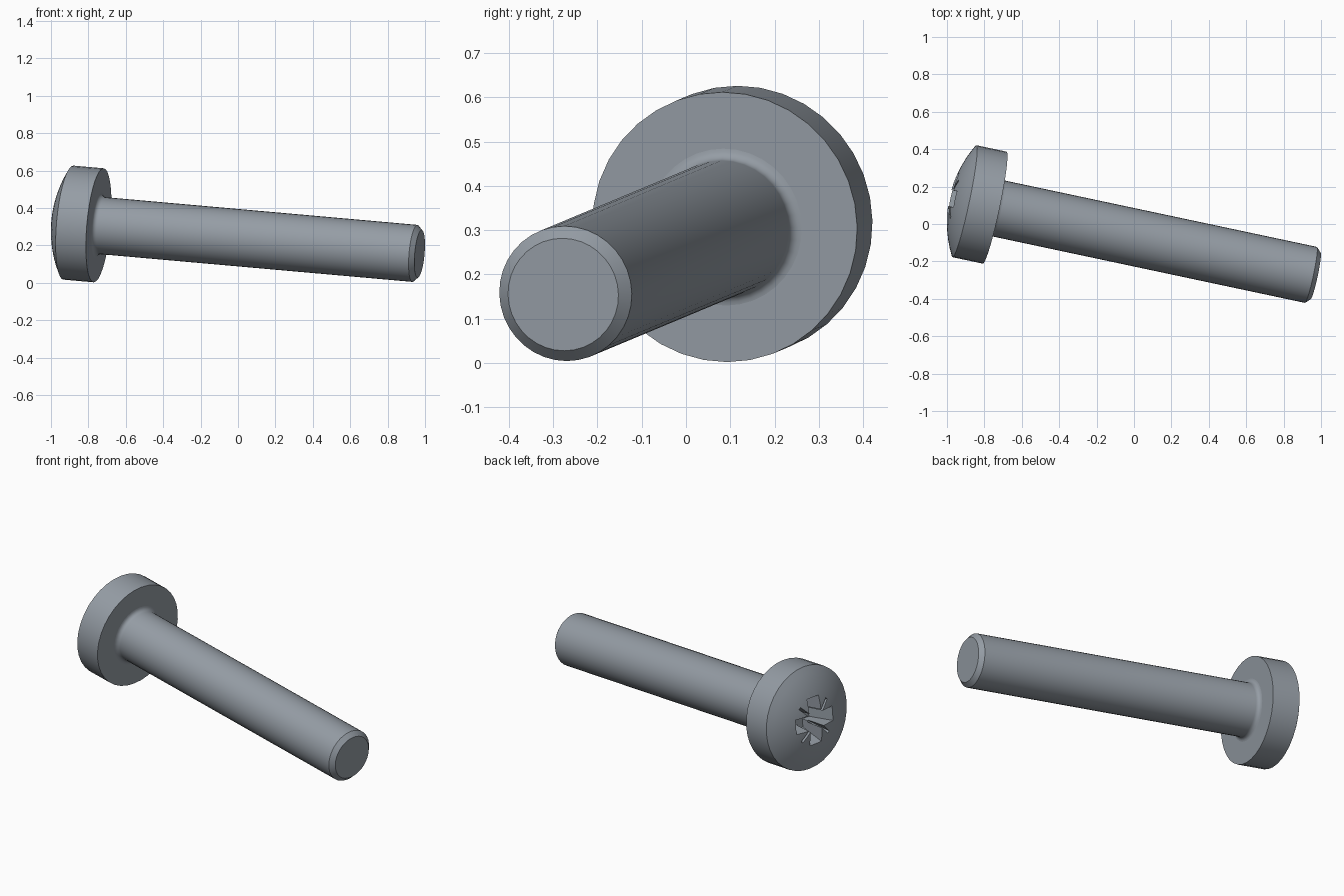
import bpy
import bmesh
from math import asin, sin, cos, pi, radians
from mathutils import Matrix, Vector

if "Cube" in bpy.data.objects:
    bpy.data.objects.remove(bpy.data.objects["Cube"])

# Placement: local z runs from the underside of the head to the tip
AXIS = Vector((0.9745, -0.2072, -0.0865)).normalized()
PLACE = Matrix.Translation((-0.745, 0.0875, 0.307)) @ AXIS.to_track_quat('Z', 'Y').to_matrix().to_4x4()

HEAD_R, SHANK_R = 0.306, 0.153
HEAD_H, DOME_H = 0.166, 0.08
LENGTH, CHAMFER, FILLET = 1.761, 0.0255, 0.025

steel = bpy.data.materials.new("blue grey steel")
steel.use_nodes = True
colour = (0.30, 0.335, 0.375, 1)
steel.diffuse_color = colour
steel.node_tree.nodes["Principled BSDF"].inputs["Base Color"].default_value = colour


def make_object(name, bm):
    bmesh.ops.recalc_face_normals(bm, faces=bm.faces)
    mesh = bpy.data.meshes.new(name)
    bm.to_mesh(mesh)
    bm.free()
    mesh.materials.append(steel)
    obj = bpy.data.objects.new(name, mesh)
    bpy.context.collection.objects.link(obj)
    obj.matrix_world = PLACE
    return obj


def lathe(name, profile, sides):
    """Turn a list of (radius, height) points about the local z axis."""
    bm = bmesh.new()
    rings = []
    for r, z in profile:
        rings.append([bm.verts.new((r * cos(2 * pi * i / sides), r * sin(2 * pi * i / sides), z))
                      for i in range(sides)])
    for a, b in zip(rings, rings[1:]):
        for i in range(sides):
            j = (i + 1) % sides
            bm.faces.new((a[i], a[j], b[j], b[i]))
    bm.faces.new(rings[0])
    bm.faces.new(rings[-1])
    return make_object(name, bm)


def tapered_bar(name, angle, top, bottom, z_top, z_bottom):
    """Bar across the axis; top and bottom are (half length, half width)."""
    bm = bmesh.new()
    bmesh.ops.create_cube(bm, size=2)
    for v in bm.verts:
        length, width = top if v.co.z < 0 else bottom
        v.co = (v.co.x * length, v.co.y * width, z_top if v.co.z < 0 else z_bottom)
    bmesh.ops.rotate(bm, verts=bm.verts, matrix=Matrix.Rotation(radians(angle), 3, 'Z'))
    return make_object(name, bm)


def activate(obj):
    bpy.ops.object.select_all(action='DESELECT')
    obj.select_set(True)
    bpy.context.view_layer.objects.active = obj


# Domed head: straight rim, then an arc closing towards the pole
dome_r = (HEAD_R ** 2 + DOME_H ** 2) / (2 * DOME_H)
half_angle = asin(HEAD_R / dome_r)
head_profile = [(HEAD_R, 0)]
for k in range(8):
    a = half_angle * (1 - k / 7.2)
    head_profile.append((dome_r * sin(a), -HEAD_H - DOME_H + dome_r * (1 - cos(a))))
head = lathe("head", head_profile, 36)

# Shank: fillet under the head, straight body, chamfered tip
shank_profile = [(SHANK_R + FILLET, -0.01)]
for k in range(6):
    a = pi / 2 * k / 5
    shank_profile.append((SHANK_R + FILLET * (1 - sin(a)), FILLET * (1 - cos(a))))
shank_profile += [(SHANK_R, LENGTH - CHAMFER), (SHANK_R - CHAMFER, LENGTH)]
shank = lathe("shank", shank_profile, 36)

# Cross recess with four wings and four thin diagonal grooves
cutters = []
for angle in (0, 90):
    cutters.append(tapered_bar("wing_cutter", angle, (0.155, 0.046), (0.085, 0.036), -0.27, -0.09))
for angle in (45, 135):
    cutters.append(tapered_bar("groove_cutter", angle, (0.17, 0.008), (0.08, 0.006), -0.27, -0.13))
activate(head)
for cutter in cutters:
    cutter.hide_render = True
    mod = head.modifiers.new("recess", 'BOOLEAN')
    mod.operation = 'DIFFERENCE'
    mod.solver = 'EXACT'
    mod.object = cutter
    bpy.ops.object.modifier_apply(modifier=mod.name)
for cutter in cutters:
    bpy.data.objects.remove(cutter)

# Smooth turned surfaces, crisp edges
for obj in (head, shank):
    activate(obj)
    bpy.ops.object.shade_smooth_by_angle(angle=radians(30))
